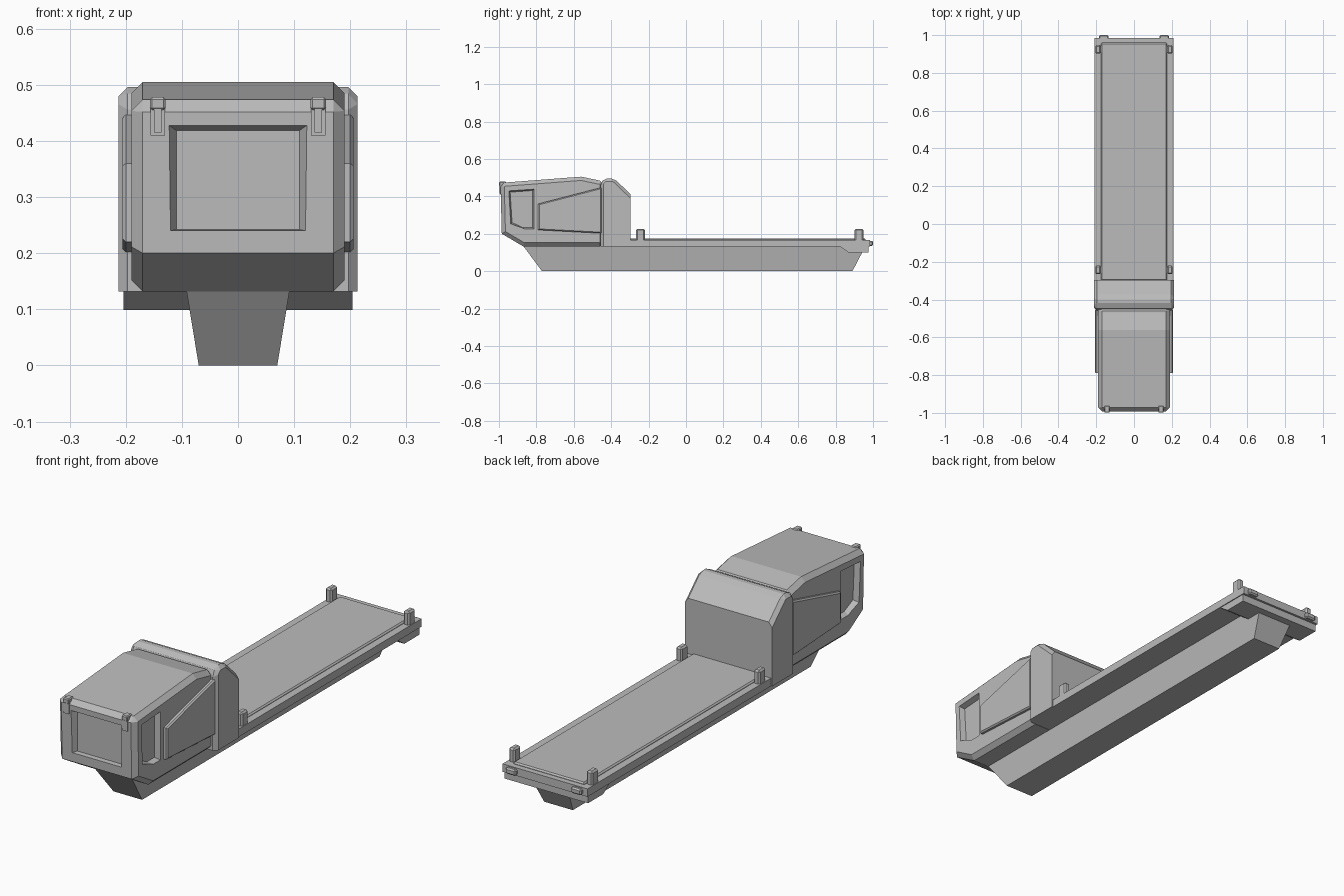
import bpy, bmesh
from mathutils import Vector

cube = bpy.data.objects.get("Cube")
if cube:
    bpy.data.objects.remove(cube)

grey = bpy.data.materials.new("plain_grey")
grey.use_nodes = True
colour = (0.5, 0.5, 0.5, 1)
grey.diffuse_color = colour
grey.node_tree.nodes["Principled BSDF"].inputs["Base Color"].default_value = colour


def finish(name, bm):
    bmesh.ops.recalc_face_normals(bm, faces=bm.faces)
    mesh = bpy.data.meshes.new(name)
    bm.to_mesh(mesh)
    bm.free()
    mesh.materials.append(grey)
    obj = bpy.data.objects.new(name, mesh)
    bpy.context.collection.objects.link(obj)
    return obj


def bevel(bm, width, rule):
    edges = [e for e in bm.edges if rule(e)]
    bmesh.ops.bevel(bm, geom=edges, offset=width, segments=1,
                    profile=0.5, affect='EDGES', clamp_overlap=True)


def loft(name, ring_a, ring_b, width=0, rule=None):
    """Solid between two matching rings of points."""
    bm = bmesh.new()
    a = [bm.verts.new(p) for p in ring_a]
    b = [bm.verts.new(p) for p in ring_b]
    bm.faces.new(a)
    bm.faces.new(b[::-1])
    for i in range(len(a)):
        j = (i + 1) % len(a)
        bm.faces.new((a[i], b[i], b[j], a[j]))
    bmesh.ops.recalc_face_normals(bm, faces=bm.faces)
    if width:
        bevel(bm, width, rule or (lambda e: True))
    return finish(name, bm)


def side_ring(x, profile):
    return [(x, y, z) for y, z in profile]


def prism(name, profile, x0, x1, width=0, rule=None):
    return loft(name, side_ring(x0, profile), side_ring(x1, profile), width, rule)


def box(name, lo, hi, width=0, rule=None):
    profile = [(lo[1], lo[2]), (hi[1], lo[2]), (hi[1], hi[2]), (lo[1], hi[2])]
    return prism(name, profile, lo[0], hi[0], width, rule)


def shrink(profile, amount):
    """Pull a profile in towards its centre."""
    c = sum((Vector(p) for p in profile), Vector((0, 0))) / len(profile)
    return [tuple(Vector(p) + Vector([amount if d < 0 else -amount
                                      for d in Vector(p) - c])) for p in profile]


def cut(target, cutter):
    cutter.hide_render = True
    mod = target.modifiers.new("recess", 'BOOLEAN')
    mod.operation = 'DIFFERENCE'
    mod.solver = 'EXACT'
    mod.object = cutter
    bpy.context.view_layer.objects.active = target
    bpy.ops.object.modifier_apply(modifier=mod.name)
    bpy.data.objects.remove(cutter)


def sharp(e):
    return e.calc_face_angle(0) > 1.2


def above(height):
    return lambda e: sharp(e) and max(v.co.z for v in e.verts) > height


# Tapered keel under the whole vehicle
def keel_ring(y, lean):
    return [(-0.07, y, 0), (0.07, y, 0), (0.092, y + lean, 0.134), (-0.092, y + lean, 0.134)]


loft("keel", keel_ring(-0.77, -0.10), keel_ring(0.89, 0.07))

# Cargo bed, raised floor and rear sill
box("bed", (-0.208, -0.40, 0.132), (0.208, 0.985, 0.167))
box("bed_floor", (-0.175, -0.30, 0.16), (0.175, 0.96, 0.175), 0.006, above(0.17))
prism("rear_sill", [(0.82, 0.134), (0.87, 0.099), (0.975, 0.099), (0.975, 0.134)], -0.204, 0.204)

# Cab body
cab = prism("cab", [(-0.985, 0.2), (-0.87, 0.132), (-0.44, 0.132), (-0.44, 0.482),
                    (-0.47, 0.486), (-0.56, 0.505), (-0.992, 0.472)],
            -0.19, 0.19, 0.02, sharp)


# Recessed windscreen
def screen_ring(y, w, low, high):
    return [(-w, y, low), (w, y, low), (w, y, high), (-w, y, high)]


cut(cab, loft("screen_cutter", screen_ring(-1.01, 0.132, 0.238, 0.434),
              screen_ring(-0.965, 0.11, 0.242, 0.419)))

# Recessed side windows and raised side panels
window = [(-0.95, 0.432), (-0.81, 0.441), (-0.81, 0.222), (-0.86, 0.222), (-0.94, 0.25)]
panel = [(-0.79, 0.36), (-0.79, 0.22), (-0.45, 0.202), (-0.45, 0.448)]
for side, s in (("left", 1), ("right", -1)):
    cut(cab, loft("window_cutter", side_ring(s * 0.20, window),
                  side_ring(s * 0.165, shrink(window, 0.01))))
    loft(side + "_side_panel", side_ring(s * 0.18, panel),
         side_ring(s * 0.206, panel), 0.006,
         lambda e: all(abs(v.co.x) > 0.2 for v in e.verts))

# Bulkhead behind the cab
prism("bulkhead", [(-0.458, 0.132), (-0.458, 0.472), (-0.435, 0.496), (-0.385, 0.496),
                   (-0.297, 0.412), (-0.297, 0.132)], -0.213, 0.213, 0.016,
      lambda e: all(abs(v.co.x) > 0.2 for v in e.verts)
      and max(v.co.z for v in e.verts) > 0.42)

for side, s in (("left", 1), ("right", -1)):
    # Corner posts on the bed
    for place, y in (("front", -0.243), ("rear", 0.925)):
        x = s * 0.19
        box(f"{place}_{side}_post", (x - 0.015, y - 0.023, 0.16),
            (x + 0.015, y + 0.023, 0.226), 0.007, above(0.2))
    # Front clip: top block and hanging arm
    x = s * 0.143
    box(side + "_clip_block", (x - 0.014, -0.999, 0.455), (x + 0.014, -0.962, 0.478), 0.004)
    box(side + "_clip_arm", (x - 0.013, -0.995, 0.41), (x + 0.013, -0.975, 0.46))
    box(side + "_clip_tongue", (x - 0.007, -0.998, 0.415), (x + 0.007, -0.98, 0.458))
    # Rear lamps
    x = s * 0.16
    box(side + "_rear_lamp", (x - 0.025, 0.97, 0.135), (x + 0.025, 1.0, 0.162), 0.006)
